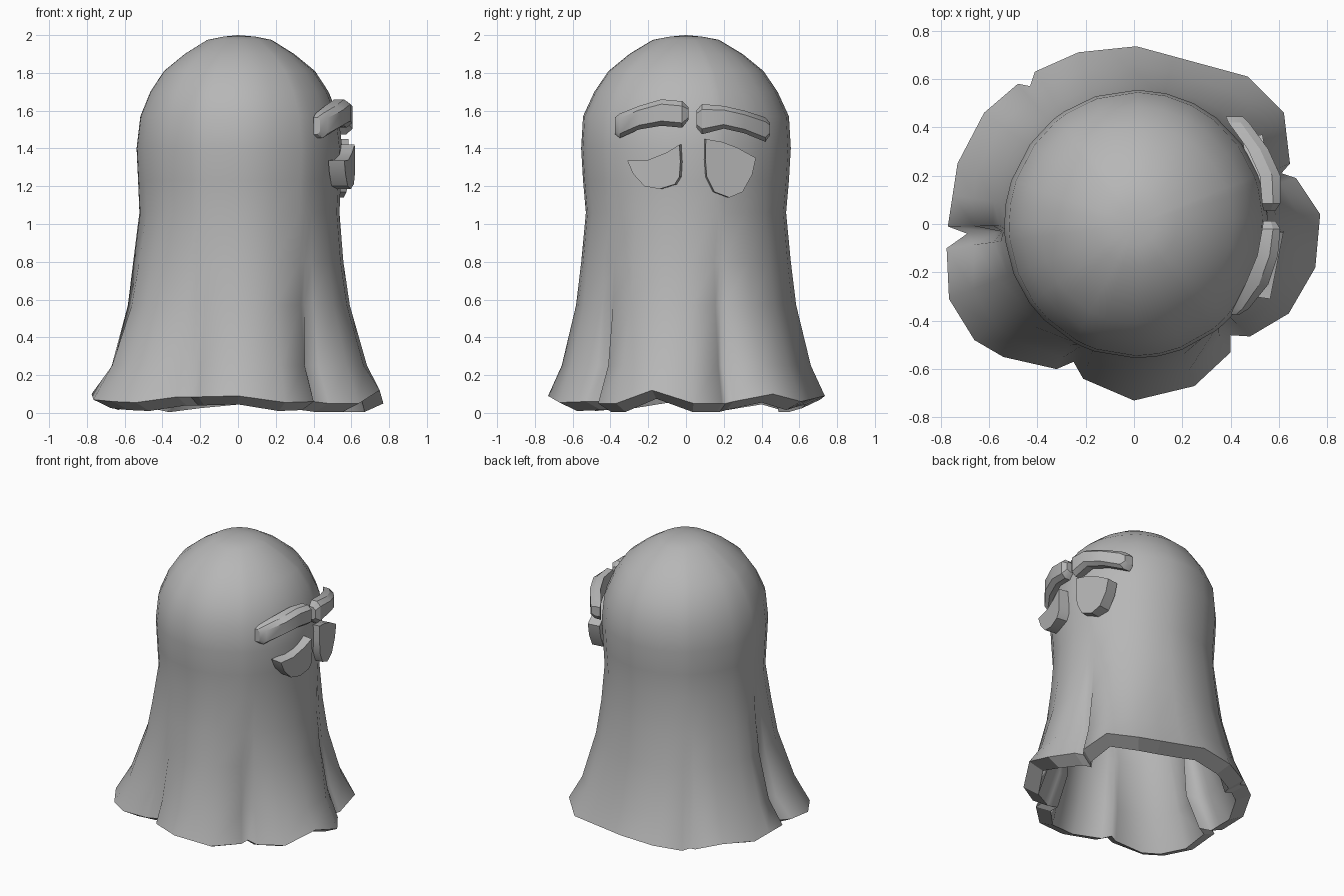
import bpy, bmesh, math

if "Cube" in bpy.data.objects:
    bpy.data.objects.remove(bpy.data.objects["Cube"])

grey = bpy.data.materials.new("sheet grey")
grey.diffuse_color = (0.47, 0.47, 0.47, 1)
grey.use_nodes = True
grey.node_tree.nodes["Principled BSDF"].inputs["Base Color"].default_value = grey.diffuse_color


def make_object(name, bm, angle=None):
    bmesh.ops.recalc_face_normals(bm, faces=bm.faces)
    me = bpy.data.meshes.new(name)
    bm.to_mesh(me)
    bm.free()
    ob = bpy.data.objects.new(name, me)
    bpy.context.collection.objects.link(ob)
    me.materials.append(grey)
    if angle:
        bpy.ops.object.select_all(action='DESELECT')
        ob.select_set(True)
        bpy.context.view_layer.objects.active = ob
        bpy.ops.object.shade_smooth_by_angle(angle=math.radians(angle))
    return ob


# Hem outline: x, y, z
hem = [(.77, .04, .05), (.67, .19, .05), (.61, .21, .05), (.645, .25, .06), (.62, .46, .10),
       (.47, .61, .06), (.01, .735, .09), (-.23, .71, .07), (-.41, .63, .05), (-.43, .57, .05),
       (-.48, .58, .06), (-.62, .46, .09), (-.73, .25, .06), (-.77, -.01, .09), (-.69, -.04, .09),
       (-.775, -.10, .10), (-.765, -.31, .07), (-.66, -.48, .06), (-.54, -.55, .055),
       (-.32, -.60, .085), (-.25, -.57, .085), (-.21, -.64, .085), (0, -.73, .09),
       (.25, -.67, .055), (.40, -.53, .06), (.40, -.46, .06), (.48, -.465, .05),
       (.64, -.37, .05), (.75, -.18, .12)]
# Inward folds: hem index and how deep they run up the sheet
folds = {1: .1, 2: .3, 3: .1, 13: .15, 14: .6, 15: .15, 24: .35, 25: .75, 26: .3}
pts = []
for i, p in enumerate(hem):
    q = hem[(i + 1) % len(hem)]
    pts.append((*p, folds.get(i, 0)))
    gap = (math.atan2(q[1], q[0]) - math.atan2(p[1], p[0])) % math.tau
    n = max(1, round(gap / math.radians(13)))
    for k in range(1, n):
        pts.append((*[a + (b - a) * k / n for a, b in zip(p, q)], 0))
n = len(pts)

# Sheet rings: height (None = hem), x radius, y radius, flare towards the hem
rings = [(None, .53, .53, 1), (.25, .53, .53, .64), (.57, .53, .53, .26),
         (.80, .535, .535, .10), (1.06, .53, .53, 0), (1.23, .537, .545, 0),
         (1.40, .545, .555, 0), (1.57, .525, .545, 0), (1.70, .472, .485, 0),
         (1.81, .40, .41, 0), (1.90, .29, .30, 0), (1.975, .17, .175, 0),
         (1.992, .085, .085, 0)]
bm = bmesh.new()


def wall(inset, drop, top):
    loops = []
    for z, rx, ry, flare in rings:
        loop = []
        k = inset if z is None or z < 1.6 else inset * .8
        shift = .008 if z and z > 1 else 0
        for x, y, hz, fold in pts:
            r = math.hypot(x, y)
            f = flare if z is None else flare * (1 - fold)
            bx, by = rx * x / r, ry * y / r
            px, py = bx + (x - bx) * f, by + (y - by) * f
            s = 1 - k / max(math.hypot(px, py), k * 1.2)
            zz = hz - drop if z is None else z - (inset * (z - 1) if z > 1 else 0)
            loop.append(bm.verts.new((px * s + shift, py * s, zz)))
        loops.append(loop)
    for a, b in zip(loops, loops[1:]):
        for i in range(n):
            j = (i + 1) % n
            bm.faces.new((a[i], a[j], b[j], b[i])).smooth = True
    tip = bm.verts.new((0, 0, top))
    for i in range(n):
        bm.faces.new((loops[-1][i], loops[-1][(i + 1) % n], tip)).smooth = True
    return loops[0]


# Outer and inner walls joined by the flat slanted rim
outer = wall(0, 0, 2)
inner = wall(.1, .045, 1.9)
for i in range(n):
    j = (i + 1) % n
    rim = bm.faces.new((outer[j], outer[i], inner[i], inner[j]))
    for e in rim.edges:
        e.smooth = False
make_object("sheet", bm)


# Eyes: flat thick plates, turned outwards
def eye(name, outline, x0):
    bm = bmesh.new()
    front = [bm.verts.new((x0 - .2 * abs(y), y, z)) for y, z in outline]
    back = [bm.verts.new((x0 - .085 - .2 * abs(y), y - math.copysign(.012, y), z))
            for y, z in outline]
    bm.faces.new(front)
    bm.faces.new(back[::-1])
    for i in range(len(front)):
        j = (i + 1) % len(front)
        bm.faces.new((front[j], front[i], back[i], back[j]))
    make_object(name, bm, 30)


eye("eye_right", [(-.035, 1.42), (-.03, 1.33), (-.035, 1.25), (-.06, 1.21), (-.14, 1.185),
                  (-.22, 1.20), (-.28, 1.265), (-.31, 1.335), (-.20, 1.34), (-.10, 1.38)], .625)
eye("eye_left", [(.105, 1.45), (.103, 1.34), (.11, 1.25), (.15, 1.17), (.23, 1.14),
                 (.30, 1.17), (.35, 1.26), (.37, 1.35), (.27, 1.405), (.19, 1.435)], .605)


# Brows: swept blocks with a narrower front; stations are y, low z, high z, back x, front x
def brow(name, stations):
    bm = bmesh.new()
    secs = []
    for y, lo, hi, xb, xf in stations:
        b = (hi - lo) * .18
        xm = xb + (xf - xb) * .6
        prof = [(xb, lo), (xm, lo), (xf, lo + b), (xf, hi - b), (xm, hi), (xb, hi)]
        secs.append([bm.verts.new((x, y, z)) for x, z in prof])
    for a, b in zip(secs, secs[1:]):
        for i in range(6):
            j = (i + 1) % 6
            bm.faces.new((a[i], a[j], b[j], b[i]))
    bm.faces.new(secs[0])
    bm.faces.new(secs[-1][::-1])
    make_object(name, bm, 25)


brow("brow_right", [(-.375, 1.475, 1.565, .40, .435), (-.35, 1.455, 1.585, .41, .475),
                    (-.25, 1.50, 1.625, .46, .555), (-.13, 1.52, 1.66, .51, .595),
                    (-.02, 1.51, 1.65, .53, .605), (.012, 1.55, 1.62, .535, .585)])
brow("brow_left", [(.055, 1.51, 1.60, .535, .585), (.085, 1.475, 1.635, .53, .605),
                   (.20, 1.505, 1.625, .52, .605), (.31, 1.48, 1.60, .47, .555),
                   (.42, 1.435, 1.565, .39, .475), (.445, 1.47, 1.535, .38, .45)])
